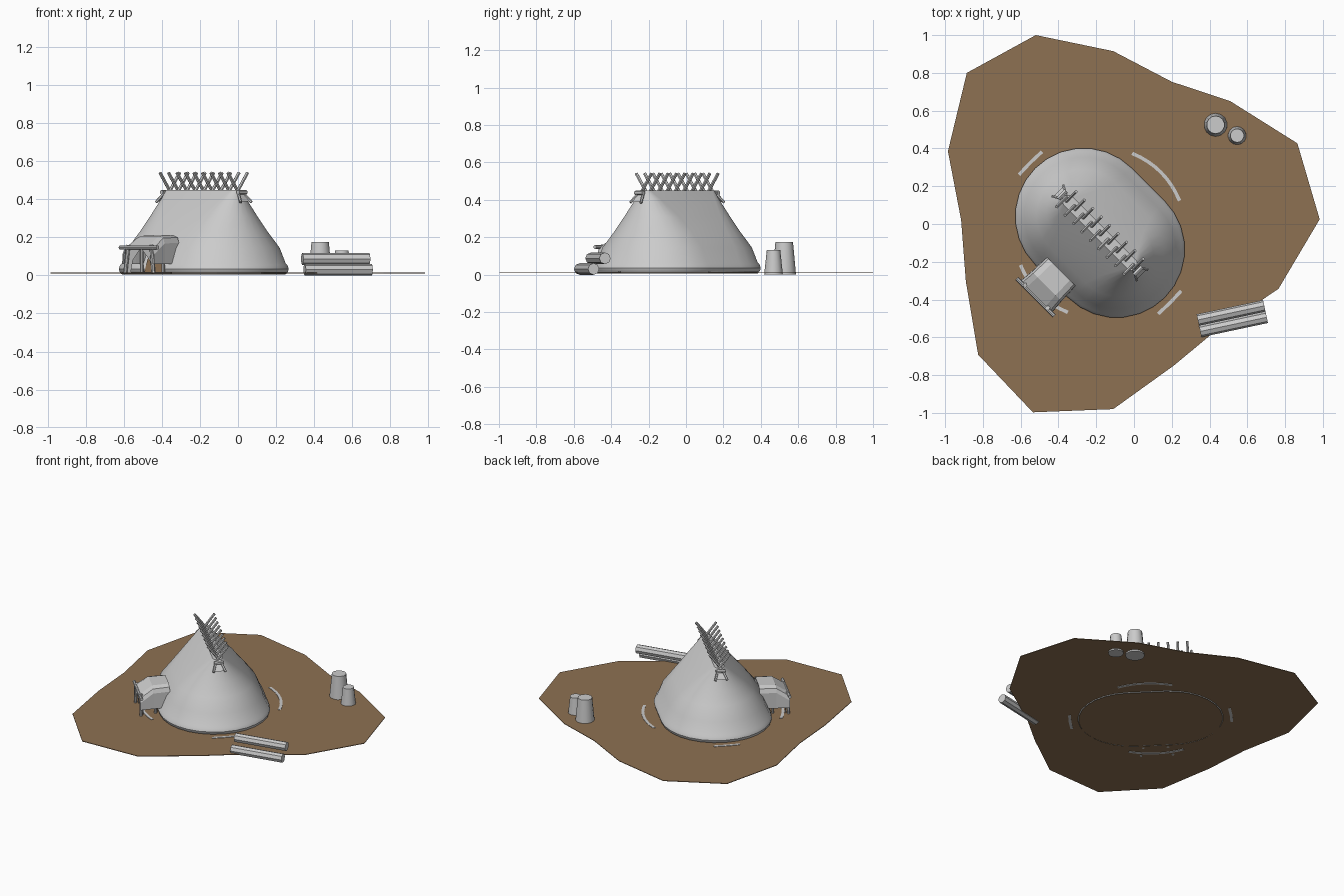
import bpy, bmesh, math
from mathutils import Matrix, Vector

if "Cube" in bpy.data.objects:
    bpy.data.objects.remove(bpy.data.objects["Cube"])

# Lodge frame: local x runs along the ridge, the entrance is on local -y
LODGE = Matrix.Translation((-0.18, -0.047, 0)) @ Matrix.Rotation(-math.pi / 4, 4, 'Z')
WORLD = Matrix.Identity(4)


def material(name, rgb):
    m = bpy.data.materials.new(name)
    m.diffuse_color = (*rgb, 1)
    m.use_nodes = True
    m.node_tree.nodes["Principled BSDF"].inputs["Base Color"].default_value = m.diffuse_color
    return m


GREY = material("pale_grey", (0.6, 0.6, 0.6))
EARTH = material("earth_brown", (0.27, 0.165, 0.085))


def build(name, bm, mat=GREY, frame=WORLD, smooth=None, fix=True):
    if fix:
        bmesh.ops.recalc_face_normals(bm, faces=bm.faces[:])
    bm.transform(frame)
    me = bpy.data.meshes.new(name)
    bm.to_mesh(me)
    bm.free()
    me.materials.append(mat)
    ob = bpy.data.objects.new(name, me)
    bpy.context.collection.objects.link(ob)
    if smooth:
        bpy.ops.object.select_all(action='DESELECT')
        ob.select_set(True)
        bpy.context.view_layer.objects.active = ob
        bpy.ops.object.shade_smooth_by_angle(angle=math.radians(smooth))
    return ob


def rod(bm, a, b, r1, r2=None, sides=8):
    a, b = Vector(a), Vector(b)
    d = b - a
    mx = Matrix.Translation((a + b) / 2) @ d.to_track_quat('Z', 'Y').to_matrix().to_4x4()
    bmesh.ops.create_cone(bm, cap_ends=True, segments=sides, radius1=r1,
                          radius2=r1 if r2 is None else r2, depth=d.length, matrix=mx)


def loft(bm, rings, closed=True):
    rows = [[bm.verts.new(p) for p in ring] for ring in rings]
    n = len(rows[0])
    for lo, hi in zip(rows, rows[1:]):
        for i in range(n if closed else n - 1):
            j = (i + 1) % n
            bm.faces.new((lo[i], lo[j], hi[j], hi[i]))
    return rows


def stadium(a, r, z, n=14):
    pts = []
    for side in (1, -1):
        for i in range(n + 1):
            t = -math.pi / 2 + math.pi * i / n
            pts.append((side * (a + r * math.cos(t)), side * r * math.sin(t), z))
    return pts


def slab(bm, outline, z0, z1):
    rows = loft(bm, [[(x, y, z) for x, y in outline] for z in (z0, z1)])
    bm.faces.new(rows[0][::-1])
    bm.faces.new(rows[1])


# Ground patch
bm = bmesh.new()
outline = [(-.52, 1), (-.885, .8), (-.985, .385), (-.915, .02), (-.89, -.305),
           (-.825, -.692), (-.535, -.997), (-.11, -.98), (.21, -.75), (.415, -.58),
           (.765, -.343), (.983, .025), (.865, .427), (.51, .65), (.2, .753), (-.11, .915)]
slab(bm, outline, .011, .015)
build("ground_patch", bm, EARTH)

# Hide cover: stadium sections (half straight length, radius, height)
bm = bmesh.new()
sections = [(.123, .345, .006), (.123, .358, .02), (.123, .362, .035), (.123, .355, .055),
            (.122, .346, .065), (.126, .312, .145), (.134, .243, .23), (.158, .172, .31),
            (.205, .078, .405), (.235, .032, .45)]
rows = loft(bm, [stadium(*s) for s in sections])
bm.faces.new(rows[-1])
build("hide_cover", bm, GREY, LODGE, 30)

# Ridge poles: crossed pairs along the top
bm = bmesh.new()
for i in range(9):
    u = -.252 + .063 * i
    for s in (1, -1):
        rod(bm, (u + s * .008, -s * .03, .415), (u + s * .008, s * .065, .54), .009, sides=6)
build("ridge_poles", bm, GREY, LODGE, 40)

# Smoke hoods at both ridge ends: side flaps with a cross rod
bm = bmesh.new()
for e in (1, -1):
    for s in (1, -1):
        rod(bm, (e * .315, s * .04, .385), (e * .265, s * .012, .445), .008, sides=6)
    rod(bm, (e * .285, -.03, .437), (e * .285, .03, .437), .012, sides=6)
    loft(bm, [[(e * .312, -.038, .388), (e * .312, .038, .388)],
              [(e * .268, -.015, .445), (e * .268, .015, .445)]], closed=False)
build("smoke_hoods", bm, GREY, LODGE)

# Porch awning: arched hide reaching out from the wall
bm = bmesh.new()
rings = []
for v, w, top in ((-.29, .108, .212), (-.40, .112, .208), (-.487, .12, .15)):
    right = [(w, .06), (w * .98, top - .04), (w * .88, top - .012), (w * .6, top)]
    rings.append([(u, v, z) for u, z in right + [(-u, z) for u, z in right[::-1]]])
loft(bm, rings, closed=False)
awning = build("porch_awning", bm, GREY, LODGE)
thick = awning.modifiers.new("thickness", 'SOLIDIFY')
thick.thickness = .008

# Porch frame: posts, braces and crossbar
bm = bmesh.new()
for s in (1, -1):
    rod(bm, (s * .105, -.48, .01), (s * .085, -.475, .16), .011)
    rod(bm, (s * .08, -.38, .01), (s * .08, -.38, .15), .009)
    rod(bm, (s * .085, -.475, .145), (s * .085, -.34, .185), .008)
rod(bm, (-.14, -.482, .147), (.14, -.482, .147), .011)
build("porch_frame", bm, GREY, LODGE, 40)

# Door curtains drawn to both sides
bm = bmesh.new()
for s in (1, -1):
    loft(bm, [[(s * .105, -.462, .012), (s * .082, -.462, .012)],
              [(s * .1, -.465, .08), (s * .062, -.465, .08)],
              [(s * .09, -.468, .14), (s * .005, -.468, .14)]], closed=False)
build("door_curtains", bm, GREY, LODGE)

# Doorway opening: thin dark-earth panel against the wall
bm = bmesh.new()
loft(bm, [[(-.075, -.368, .015), (.075, -.368, .015)],
          [(-.06, -.352, .10), (.06, -.352, .10)],
          [(-.02, -.33, .14), (.02, -.33, .14)]], closed=False)
bmesh.ops.reverse_faces(bm, faces=[f for f in bm.faces if f.normal.y > 0])
build("doorway", bm, EARTH, LODGE, fix=False)

# Stone edging strips around the lodge, long ones bowed
bm = bmesh.new()
for s in (1, -1):
    arc = [(-.18 + .36 * i / 8, .464 - .037 * (2 * i / 8 - 1) ** 2) for i in range(9)]
    slab(bm, [(s * x, s * y) for x, y in arc] + [(s * x * .97, s * (y - .018)) for x, y in arc[::-1]],
         .008, .018)
    slab(bm, [(s * x, y) for x, y in ((.512, -.086), (.53, -.086), (.533, 0), (.53, .086),
                                      (.512, .086), (.515, 0))], .008, .018)
build("edging_strips", bm, GREY, LODGE)

# Tubs: tapered, standing behind the lodge
for name, x, y, r1, r2, h in (("tall_tub", .432, .525, .063, .047, .175),
                              ("short_tub", .546, .468, .05, .036, .132)):
    bm = bmesh.new()
    rod(bm, (x, y, 0), (x, y, h), r1, r2, 14)
    build(name, bm, GREY, WORLD, 35)

# Log pile
ang = math.radians(12)
along = Vector((math.cos(ang), math.sin(ang), 0))
side = Vector((-math.sin(ang), math.cos(ang), 0))
for name, off, z in (("lower_log", -.032, .03), ("upper_log", .03, .087)):
    bm = bmesh.new()
    c = Vector((.52, -.5, z)) + side * off
    rod(bm, c - along * .18, c + along * .18, .031, sides=8)
    build(name, bm)
